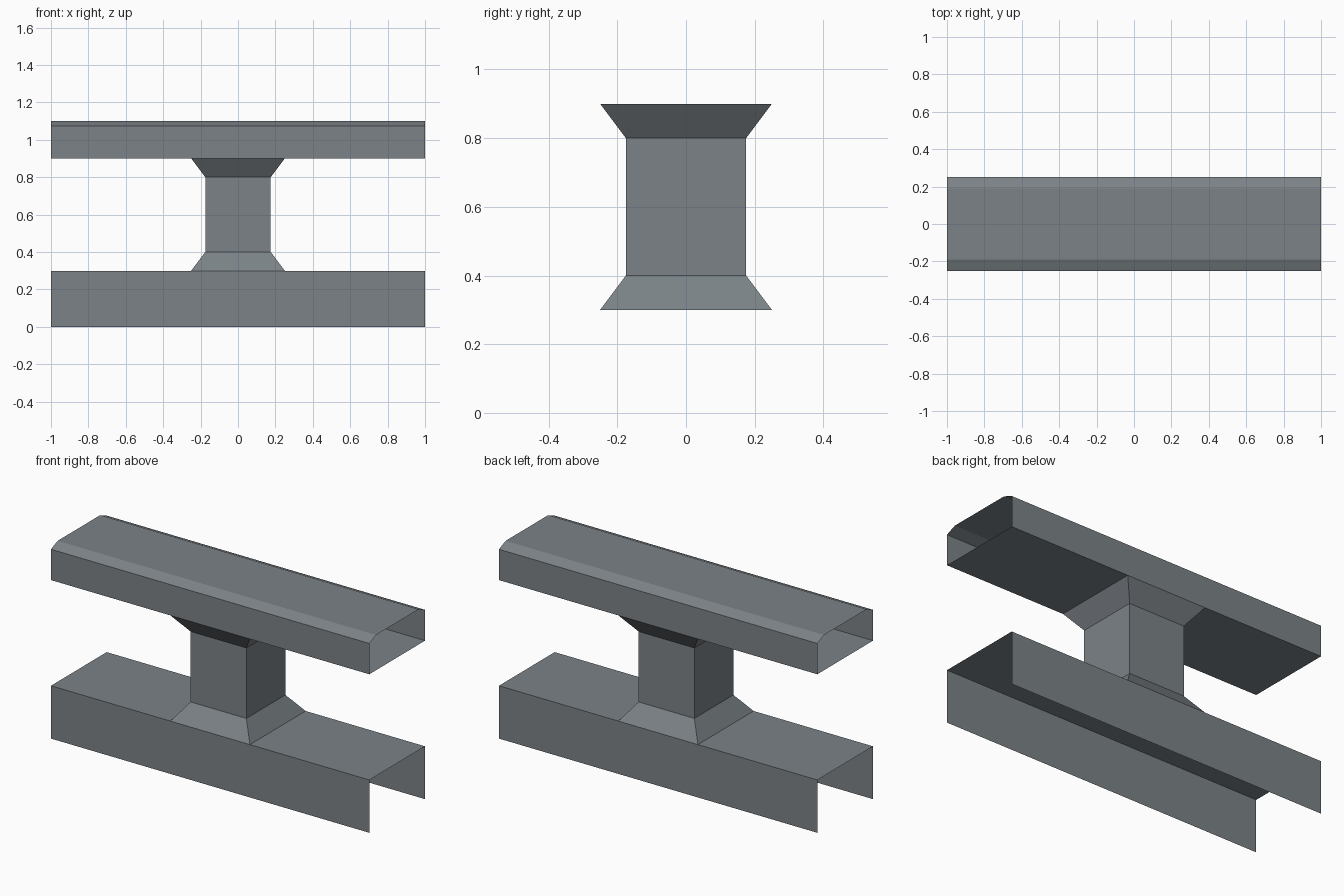
import bpy, bmesh

if "Cube" in bpy.data.objects:
    bpy.data.objects.remove(bpy.data.objects["Cube"])

grey = bpy.data.materials.new("steel grey")
grey.diffuse_color = (0.2, 0.225, 0.245, 1)
grey.use_nodes = True
grey.node_tree.nodes["Principled BSDF"].inputs["Base Color"].default_value = grey.diffuse_color


def loft(name, rings, closed):
    """Skin a list of matching rings of points with quads."""
    bm = bmesh.new()
    vs = [[bm.verts.new(p) for p in ring] for ring in rings]
    n = len(rings[0])
    for a, b in zip(vs, vs[1:]):
        for i in range(n if closed else n - 1):
            j = (i + 1) % n
            bm.faces.new((a[i], a[j], b[j], b[i]))
    me = bpy.data.meshes.new(name)
    bm.to_mesh(me)
    bm.free()
    me.materials.append(grey)
    ob = bpy.data.objects.new(name, me)
    bpy.context.collection.objects.link(ob)


def beam(name, profile, closed):
    """Open-ended sheet beam: y-z profile swept along x."""
    loft(name, [[(x, y, z) for y, z in profile] for x in (-1, 1)], closed)


# lower beam: channel open at the bottom and ends
beam("lower_beam", [(0.25, 0), (0.25, 0.3), (-0.25, 0.3), (-0.25, 0)], False)

# upper beam: chamfered tube open at the ends
beam("upper_beam", [(-0.25, 0.9), (0.25, 0.9), (0.25, 1.075),
                    (0.19, 1.1), (-0.19, 1.1), (-0.25, 1.075)], True)

# square post flaring out at both beams
loft("post", [[(-r, -r, z), (r, -r, z), (r, r, z), (-r, r, z)]
              for r, z in ((0.25, 0.3), (0.175, 0.4), (0.175, 0.8), (0.25, 0.9))], True)

# consistent outward normals
for ob in bpy.data.objects:
    bm = bmesh.new()
    bm.from_mesh(ob.data)
    for f in bm.faces:
        c = f.calc_center_median()
        c.x = 0 if ob.name != "post" else c.x
        c.z -= {"lower_beam": 0.1, "upper_beam": 1.0, "post": 0.6}[ob.name]
        if f.normal.dot(c) < 0:
            f.normal_flip()
    bm.to_mesh(ob.data)
    bm.free()
